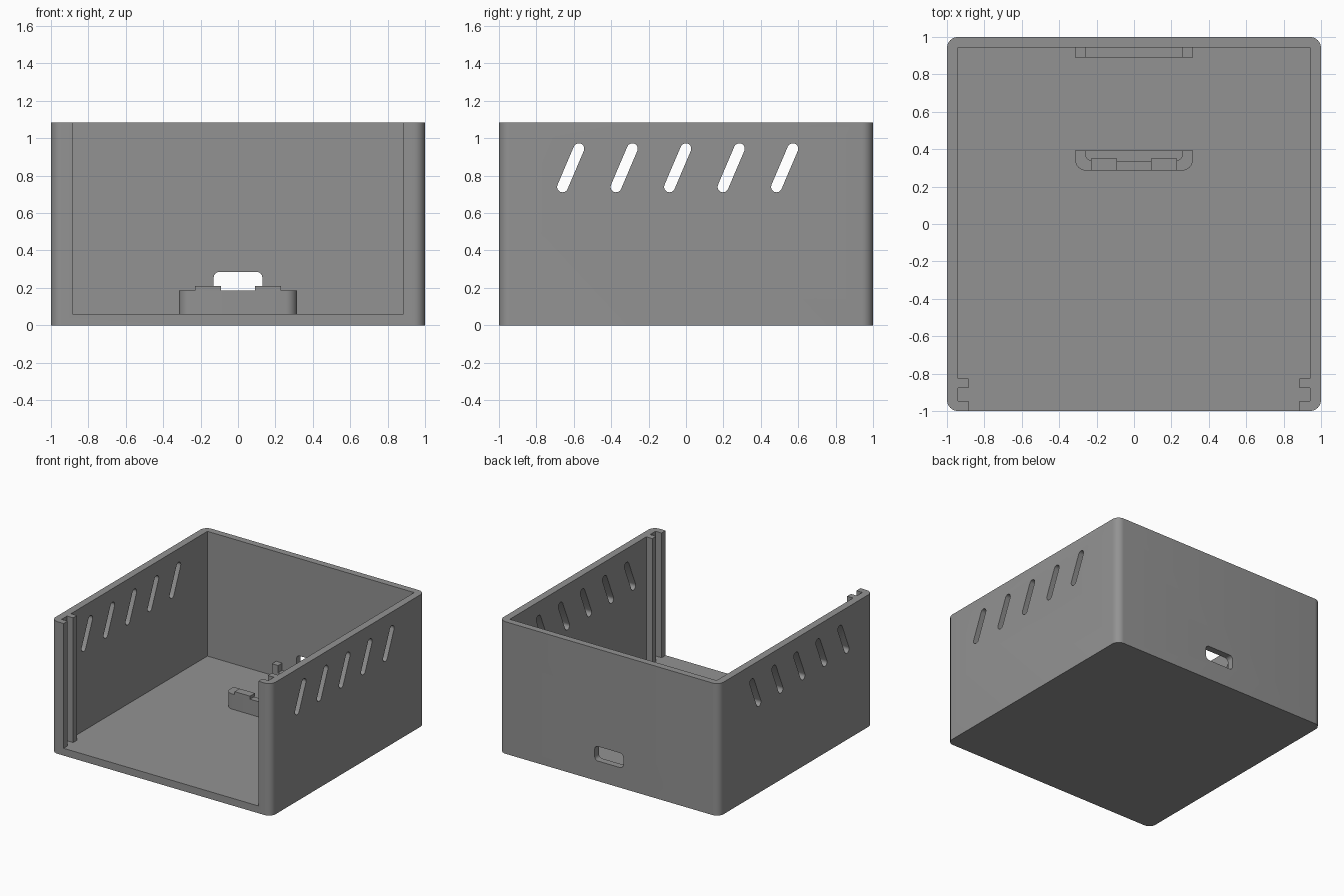
import bpy, bmesh, math

if "Cube" in bpy.data.objects:
    bpy.data.objects.remove(bpy.data.objects["Cube"])

grey = bpy.data.materials.new("plain grey")
grey.diffuse_color = (0.29, 0.29, 0.29, 1)
grey.use_nodes = True
grey.node_tree.nodes["Principled BSDF"].inputs["Base Color"].default_value = grey.diffuse_color


def rounded(x0, x1, y0, y1, r_low=0.0, r_high=0.0, steps=8):
    """Rectangle outline; lower and upper corners have their own radius."""
    pts = []
    for cx, cy, r, sx, sy, start in ((x0, y0, r_low, 1, 1, 180), (x1, y0, r_low, -1, 1, 270),
                                     (x1, y1, r_high, -1, -1, 0), (x0, y1, r_high, 1, -1, 90)):
        if r == 0:
            pts.append((cx, cy))
            continue
        for i in range(steps + 1):
            a = math.radians(start + 90 * i / steps)
            pts.append((cx + sx * r + r * math.cos(a), cy + sy * r + r * math.sin(a)))
    return pts


def capsule(p, q, r, steps=10):
    """Long round-ended outline from p to q."""
    base = math.atan2(q[1] - p[1], q[0] - p[0])
    pts = []
    for c, start in ((q, base - math.pi / 2), (p, base + math.pi / 2)):
        for i in range(steps + 1):
            a = start + math.pi * i / steps
            pts.append((c[0] + r * math.cos(a), c[1] + r * math.sin(a)))
    return pts


def prism(name, pts, lo, hi, axis="z"):
    """Extrude an outline along an axis."""
    place = {"z": lambda a, b, c: (a, b, c),
             "x": lambda a, b, c: (c, a, b),
             "y": lambda a, b, c: (a, c, b)}[axis]
    bm = bmesh.new()
    low = [bm.verts.new(place(a, b, lo)) for a, b in pts]
    high = [bm.verts.new(place(a, b, hi)) for a, b in pts]
    bm.faces.new(low)
    bm.faces.new(high)
    n = len(pts)
    for i in range(n):
        j = (i + 1) % n
        bm.faces.new((low[i], low[j], high[j], high[i]))
    bmesh.ops.recalc_face_normals(bm, faces=bm.faces)
    mesh = bpy.data.meshes.new(name)
    bm.to_mesh(mesh)
    bm.free()
    mesh.materials.append(grey)
    ob = bpy.data.objects.new(name, mesh)
    bpy.context.collection.objects.link(ob)
    return ob


def cut(ob, cutter):
    """Subtract the cutter and remove it."""
    cutter.hide_render = True
    mod = ob.modifiers.new("cut", "BOOLEAN")
    mod.operation = "DIFFERENCE"
    mod.solver = "EXACT"
    mod.object = cutter
    bpy.ops.object.select_all(action="DESELECT")
    bpy.context.view_layer.objects.active = ob
    ob.select_set(True)
    bpy.ops.object.modifier_apply(modifier=mod.name)
    bpy.data.objects.remove(cutter, do_unlink=True)


def smooth(ob):
    bpy.ops.object.select_all(action="DESELECT")
    bpy.context.view_layer.objects.active = ob
    ob.select_set(True)
    bpy.ops.object.shade_smooth_by_angle(angle=math.radians(30))


# Case: rounded block, hollowed out with an open front and grooved panel rails
FLOOR, TOP = 0.06, 1.085
case = prism("case", rounded(-1, 1, -1, 1, 0.06, 0.06), 0, TOP)
right = [(0.885, -1.1), (0.885, -0.947), (0.94, -0.947), (0.94, -0.877),
         (0.885, -0.877), (0.885, -0.827), (0.94, -0.827), (0.94, 0.945)]
cavity = right + [(-x, y) for x, y in reversed(right)]
cut(case, prism("cavity_cutter", cavity, FLOOR, TOP + 0.1))

# Slanted vents through both side walls
for i in range(5):
    y = -0.66 + 0.286 * i
    cut(case, prism("vent_cutter", capsule((y, 0.74), (y + 0.087, 0.944), 0.029), -1.2, 1.2, "x"))

# Port opening in the back wall
cut(case, prism("port_cutter", rounded(-0.13, 0.13, 0.165, 0.285, 0.03, 0.03), 0.8, 1.2, "y"))
smooth(case)

# Front board holder: rounded block with a pocket open to the back
LEDGE, RIM = 0.125, 0.185
holder = prism("front_board_holder", rounded(-0.315, 0.315, 0.285, 0.392, 0.06), FLOOR - 0.01, RIM)
cut(holder, prism("pocket_cutter", rounded(-0.26, 0.26, 0.337, 0.5, 0.04), LEDGE, 0.3))
smooth(holder)

# Retaining clips on the front holder
for side, x in (("left", -0.16), ("right", 0.16)):
    prism(side + "_clip", rounded(x - 0.07, x + 0.07, 0.285, 0.35), RIM, 0.21)

# Back board holder: ledge with a raised stop at each end
stops = [(-0.315, FLOOR - 0.01), (0.315, FLOOR - 0.01), (0.315, RIM), (0.26, RIM),
         (0.26, LEDGE), (-0.26, LEDGE), (-0.26, RIM), (-0.315, RIM)]
prism("back_board_holder", stops, 0.89, 0.95, "y")
